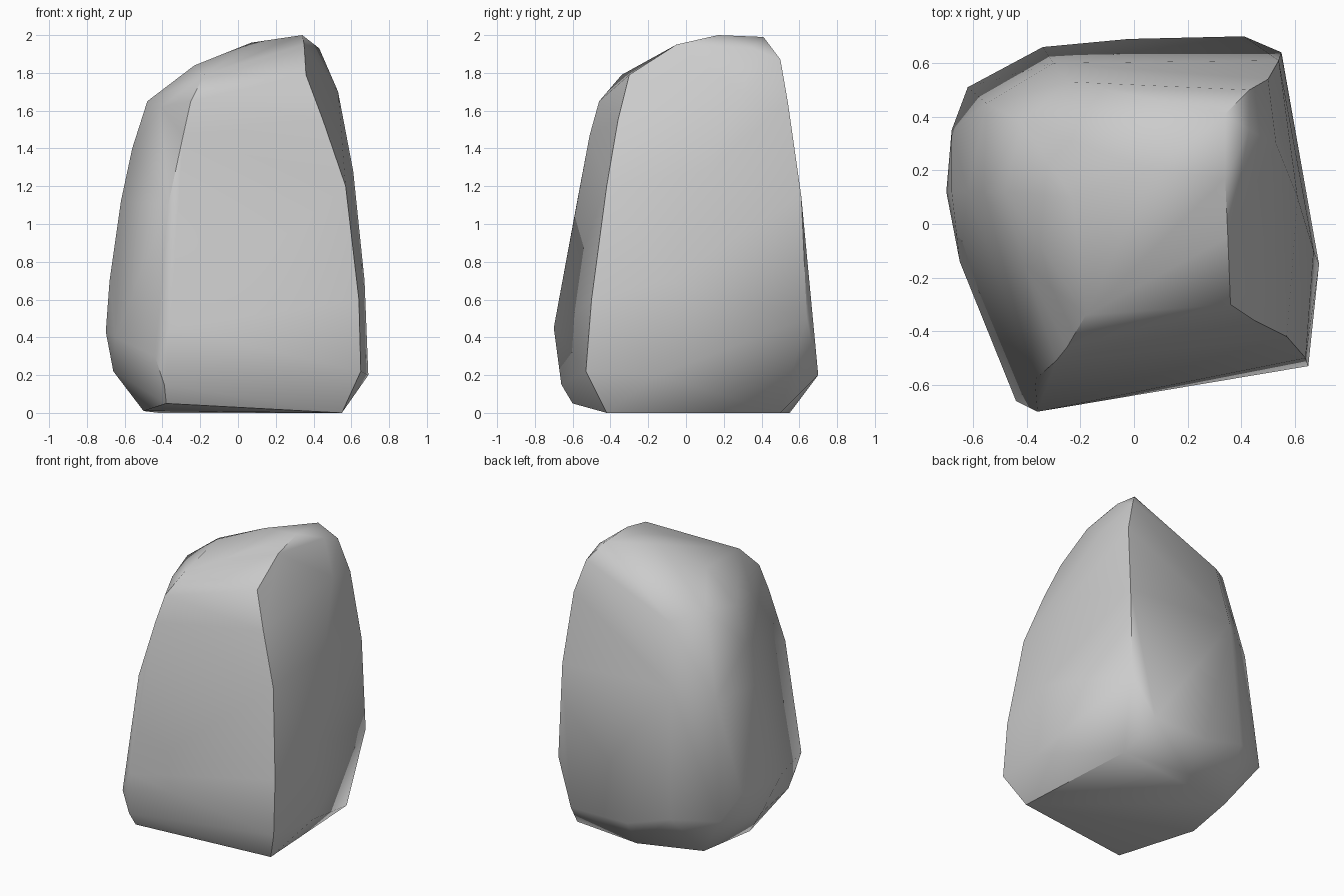
import bpy, bmesh, math

# Ridge lines running up the boulder, each a short path of (x, y, z)
front_left = [(-.38, -.6, .05), (-.39, -.66, .15), (-.44, -.66, .3), (-.36, -.7, .45),
              (-.37, -.58, 1.1), (-.29, -.51, 1.47), (-.25, -.46, 1.65), (-.18, -.34, 1.79)]
front_right = [(.55, -.42, 0), (.65, -.53, .22), (.64, -.5, .6), (.57, -.42, 1.2),
               (.45, -.36, 1.55), (.36, -.3, 1.79), (.35, -.05, 1.95)]
right = [(.69, -.15, .2), (.67, -.1, .7), (.61, .1, 1.28), (.53, .3, 1.7), (.43, .35, 1.93)]
back_right = [(.5, .5, 0), (.55, .64, .5), (.54, .61, 1.15), (.5, .54, 1.64),
              (.43, .5, 1.87), (.34, .41, 1.99), (.34, .17, 2.0)]
back = [(0, .55, 0), (.41, .7, .2), (-.02, .69, .2), (-.34, .66, .3),
        (-.3, .6, 1.2), (-.24, .53, 1.62), (.07, .2, 1.96)]
back_left = [(-.42, .4, 0), (-.62, .51, .3), (-.55, .45, 1.12), (-.42, .38, 1.69)]
left = [(-.5, 0, .01), (-.66, .1, .22), (-.7, .12, .43), (-.68, .35, .45), (-.68, .12, .7),
        (-.62, .12, 1.12), (-.56, .12, 1.4), (-.48, .12, 1.65), (-.23, .1, 1.84)]
left_front = [(-.65, -.14, .4), (-.41, -.15, 1.62)]

# Boulder: hull wrapped around the ridges
bm = bmesh.new()
for ridge in (front_left, front_right, right, back_right, back, back_left, left, left_front):
    for p in ridge:
        bm.verts.new(p)
bmesh.ops.convex_hull(bm, input=bm.verts[:])
bmesh.ops.delete(bm, geom=[v for v in bm.verts if not v.link_faces], context='VERTS')
bmesh.ops.recalc_face_normals(bm, faces=bm.faces[:])
mesh = bpy.data.meshes.new("boulder")
bm.to_mesh(mesh)
bm.free()
boulder = bpy.data.objects.new("boulder", mesh)
bpy.context.collection.objects.link(boulder)

# Soft worn facets
bpy.context.view_layer.objects.active = boulder
boulder.select_set(True)
bpy.ops.object.shade_smooth_by_angle(angle=math.radians(50))
